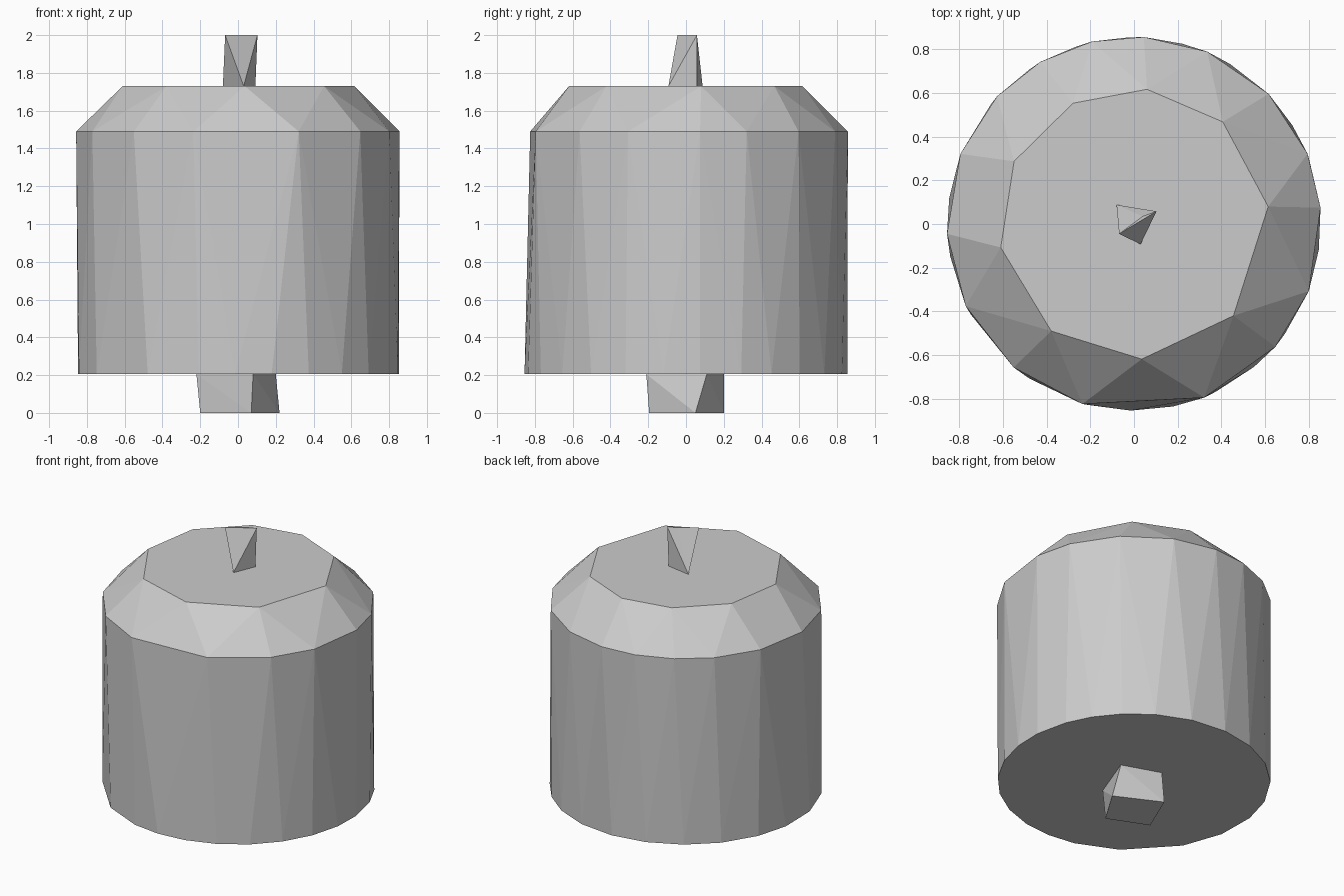
import bpy, bmesh, math

if "Cube" in bpy.data.objects:
    bpy.data.objects.remove(bpy.data.objects["Cube"])


def hull(name, points):
    """Flat-faced convex solid wrapped around the given points."""
    bm = bmesh.new()
    for p in points:
        bm.verts.new(p)
    res = bmesh.ops.convex_hull(bm, input=bm.verts)
    junk = [g for g in res["geom_interior"] if isinstance(g, bmesh.types.BMVert)]
    if junk:
        bmesh.ops.delete(bm, geom=junk, context='VERTS')
    bmesh.ops.dissolve_limit(bm, angle_limit=0.01, verts=bm.verts, edges=bm.edges)
    bmesh.ops.recalc_face_normals(bm, faces=bm.faces)
    me = bpy.data.meshes.new(name)
    bm.to_mesh(me)
    bm.free()
    ob = bpy.data.objects.new(name, me)
    bpy.context.collection.objects.link(ob)
    return ob


def ring(radius, z, angles):
    return [(radius * math.cos(math.radians(a)), radius * math.sin(math.radians(a)), z)
            for a in angles]


def layer(z, pts):
    return [(x, y, z) for x, y in pts]


# Drum body: irregular hand-cut rings, bevelled to a nine-sided top
base = [5, 20, 32, 45, 59, 75, 92, 108, 124, 140, 157, 172,
        -170, -151, -124, -104, -91, -78, -64, -50, -36, -22, -8]
shoulder = [87, 67, 44, 22, 5, -21, -41, -68, -106, -130, -154, -177, 158, 137, 120, 103]
lid = [84.5, 49, 7.4, -42.7, -86.7, -127.7, -170, 152.4, 116.8]
hull("body", ring(0.855, 0.205, base) + ring(0.858, 1.49, shoulder) + ring(0.62, 1.73, lid))

# Square plug underneath
hull("bottom_plug",
     layer(0, [(0.22, 0.05), (-0.08, 0.20), (-0.20, -0.08), (0.07, -0.195)])
     + layer(0.205, [(0.20, 0.11), (-0.06, 0.20), (-0.22, -0.09), (0.08, -0.21)]))

# Wedge-shaped stub on top
hull("top_stub",
     layer(1.73, [(0.03, -0.093), (0.092, 0.058), (-0.08, 0.088)])
     + layer(2.0, [(-0.068, -0.045), (0.103, 0.058), (0.04, 0.035)]))
